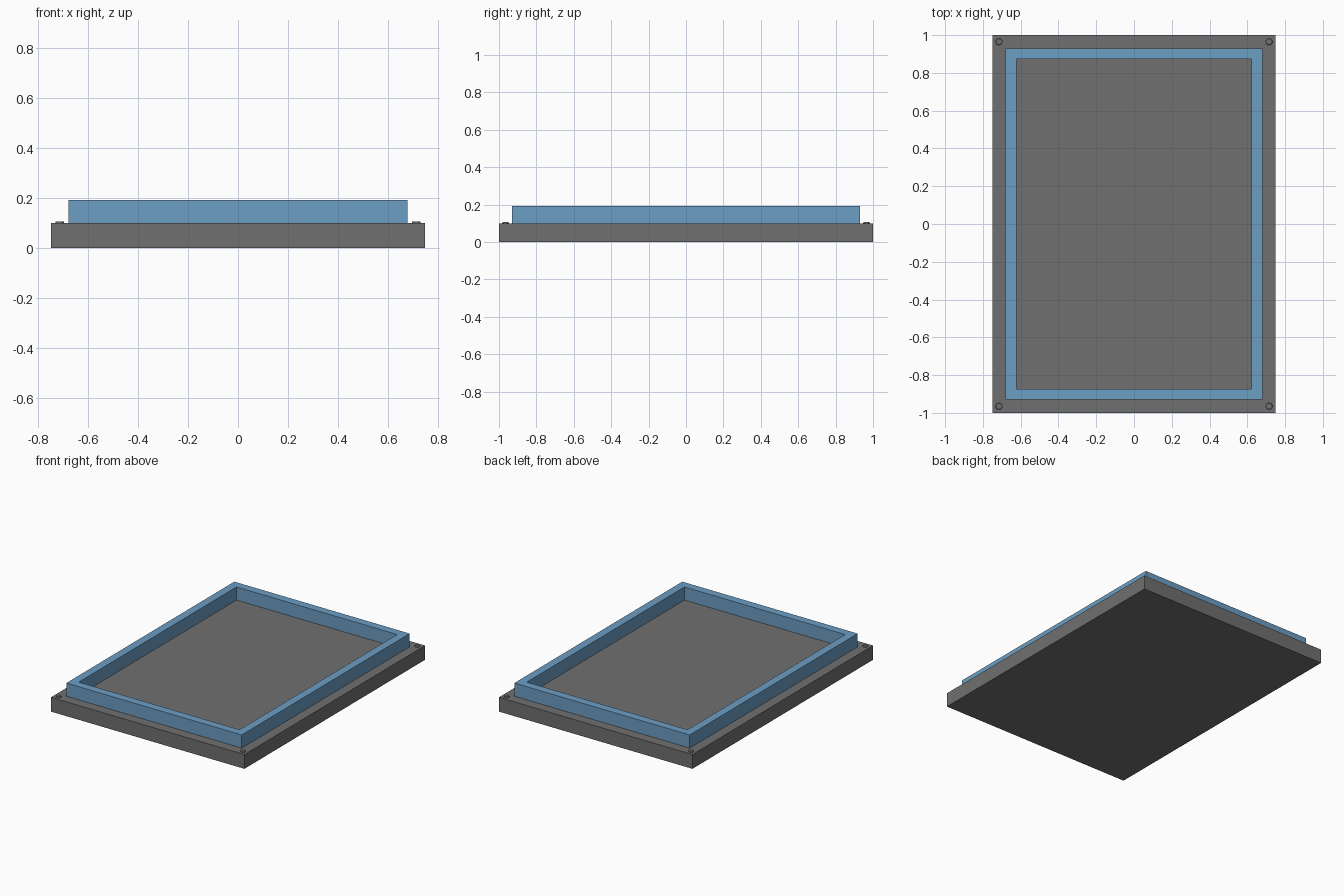
import bpy
import bmesh

default_cube = bpy.data.objects.get("Cube")
if default_cube:
    bpy.data.objects.remove(default_cube, do_unlink=True)


def make_material(name, rgb):
    mat = bpy.data.materials.new(name)
    mat.use_nodes = True
    colour = (*rgb, 1.0)
    mat.diffuse_color = colour
    mat.node_tree.nodes["Principled BSDF"].inputs["Base Color"].default_value = colour
    return mat


def finish(bm, name, mat):
    bmesh.ops.recalc_face_normals(bm, faces=bm.faces)
    mesh = bpy.data.meshes.new(name)
    bm.to_mesh(mesh)
    bm.free()
    mesh.materials.append(mat)
    obj = bpy.data.objects.new(name, mesh)
    bpy.context.collection.objects.link(obj)
    return obj


grey = make_material("dark grey", (0.16, 0.16, 0.16))
blue = make_material("steel blue", (0.15, 0.34, 0.55))

BASE_TOP, FRAME_TOP = 0.1, 0.192

# Base slab
bm = bmesh.new()
bmesh.ops.create_cube(bm, size=1)
bmesh.ops.scale(bm, vec=(1.5, 2.0, BASE_TOP), verts=bm.verts)
bmesh.ops.translate(bm, vec=(0, 0, BASE_TOP / 2), verts=bm.verts)
finish(bm, "base_slab", grey)

# Raised rim: an outer and inner rectangle joined at both heights
bm = bmesh.new()


def ring(half_x, half_y, z):
    corners = ((-1, -1), (1, -1), (1, 1), (-1, 1))
    return [bm.verts.new((sx * half_x, sy * half_y, z)) for sx, sy in corners]


loops = [ring(0.68, 0.93, BASE_TOP), ring(0.68, 0.93, FRAME_TOP),
         ring(0.623, 0.873, FRAME_TOP), ring(0.623, 0.873, BASE_TOP)]
for a, b in zip(loops, loops[1:] + loops[:1]):
    for i in range(4):
        j = (i + 1) % 4
        bm.faces.new((a[i], a[j], b[j], b[i]))
finish(bm, "raised_rim", blue)

# Low screw heads, one at each corner of the base
for side, sx in (("left", 1), ("right", -1)):
    for end, sy in (("front", -1), ("back", 1)):
        bm = bmesh.new()
        bmesh.ops.create_cone(bm, cap_ends=True, segments=16, radius1=0.018,
                              radius2=0.016, depth=0.007)
        bmesh.ops.translate(bm, vec=(sx * 0.715, sy * 0.965, BASE_TOP + 0.0035),
                            verts=bm.verts)
        finish(bm, f"screw_head_{end}_{side}", grey)
